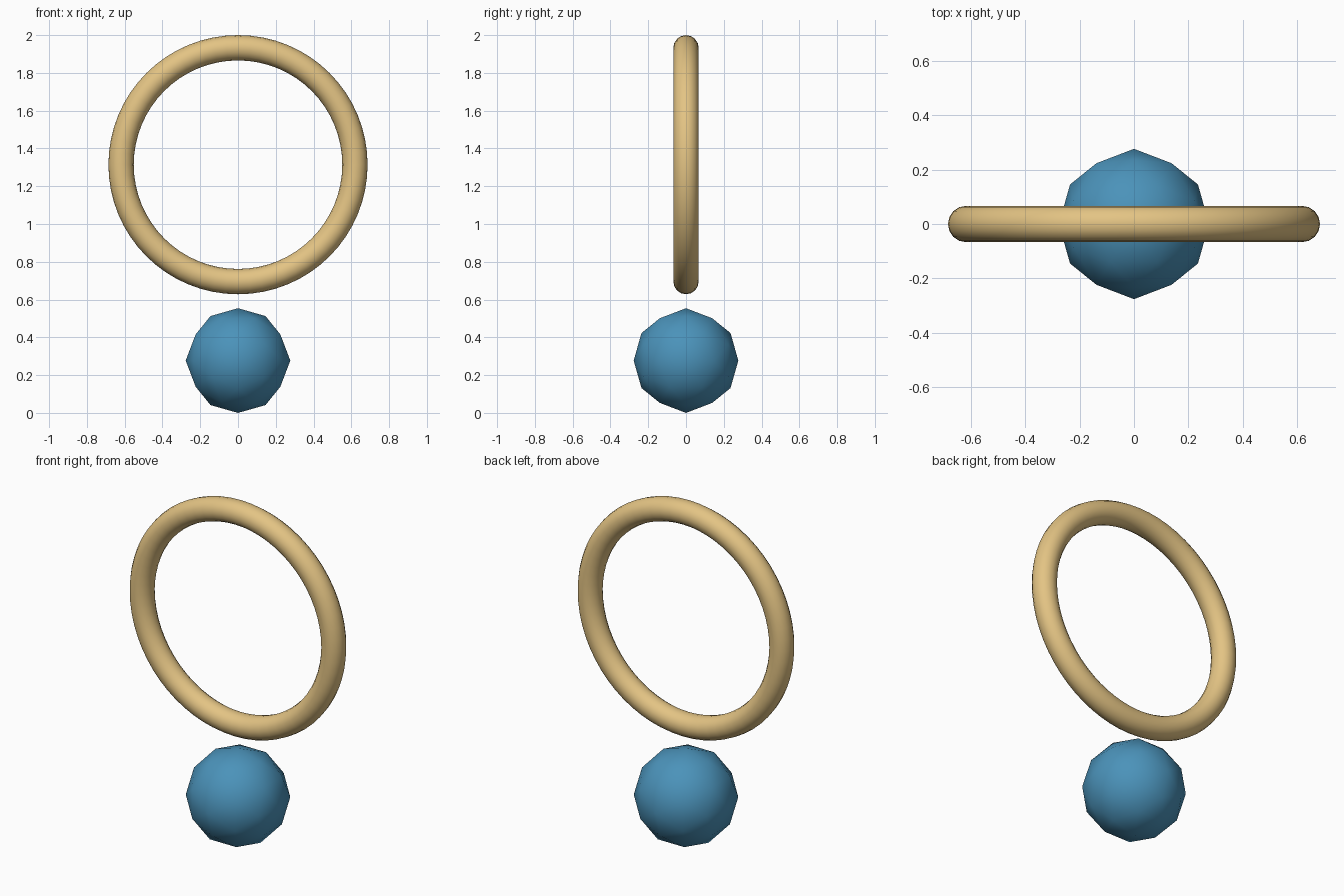
import bpy, bmesh
from math import radians
from mathutils import Vector

if "Cube" in bpy.data.objects:
    bpy.data.objects.remove(bpy.data.objects["Cube"])


def paint(obj, name, color):
    mat = bpy.data.materials.new(name)
    mat.diffuse_color = (*color, 1)
    mat.use_nodes = True
    mat.node_tree.nodes["Principled BSDF"].inputs["Base Color"].default_value = mat.diffuse_color
    obj.data.materials.append(mat)


# Upright hoop
bpy.ops.mesh.primitive_torus_add(major_radius=0.619, minor_radius=0.067,
                                 major_segments=64, minor_segments=16,
                                 location=(0, 0, 1.314), rotation=(radians(90), 0, 0))
hoop = bpy.context.object
hoop.name = "hoop"
hoop.data.polygons.foreach_set("use_smooth", [True] * len(hoop.data.polygons))
paint(hoop, "tan", (0.77, 0.55, 0.23))

# Low-poly ball: icosahedron with an edge midpoint axis pointing up,
# each edge split once and pushed out to the sphere
R = 0.277
GOLD = (1 + 5 ** 0.5) / 2
corners = []
for a in (-1, 1):
    for b in (-GOLD, GOLD):
        corners += [Vector((a, 0, b)), Vector((b, a, 0)), Vector((0, b, a))]
middles = [p + q for i, p in enumerate(corners) for q in corners[:i]
           if (p - q).length < 2.1]

bm = bmesh.new()
for p in corners + middles:
    bm.verts.new(p.normalized() * R)
bmesh.ops.convex_hull(bm, input=bm.verts[:])
bmesh.ops.recalc_face_normals(bm, faces=bm.faces[:])
for f in bm.faces:
    f.smooth = True
mesh = bpy.data.meshes.new("ball")
bm.to_mesh(mesh)
bm.free()
ball = bpy.data.objects.new("ball", mesh)
ball.location.z = R
bpy.context.collection.objects.link(ball)
paint(ball, "blue", (0.07, 0.29, 0.49))
